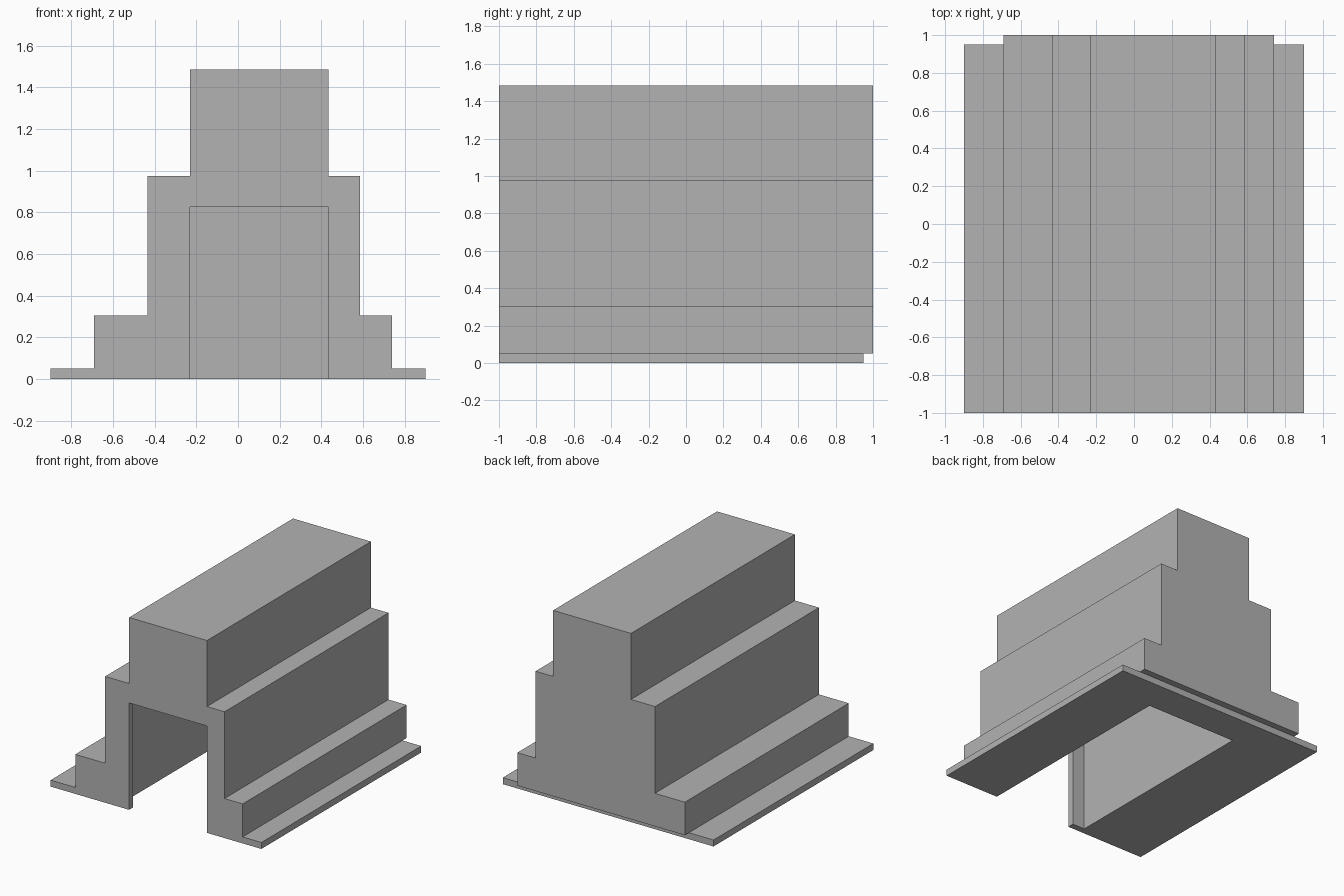
import bpy
import bmesh

cube = bpy.data.objects.get("Cube")
if cube:
    bpy.data.objects.remove(cube, do_unlink=True)

# Plain grey for the whole block
grey = bpy.data.materials.new("plain_grey")
grey.use_nodes = True
colour = (0.45, 0.45, 0.45, 1)
grey.diffuse_color = colour
grey.node_tree.nodes["Principled BSDF"].inputs["Base Color"].default_value = colour


def extrude_profile(name, points, y0, y1):
    """Extrude an x-z outline along y."""
    bm = bmesh.new()
    face = bm.faces.new([bm.verts.new((x, y0, z)) for x, z in points])
    grown = bmesh.ops.extrude_face_region(bm, geom=[face])["geom"]
    verts = [v for v in grown if isinstance(v, bmesh.types.BMVert)]
    bmesh.ops.translate(bm, verts=verts, vec=(0, y1 - y0, 0))
    bmesh.ops.recalc_face_normals(bm, faces=bm.faces)
    mesh = bpy.data.meshes.new(name)
    bm.to_mesh(mesh)
    bm.free()
    mesh.materials.append(grey)
    obj = bpy.data.objects.new(name, mesh)
    bpy.context.collection.objects.link(obj)
    return obj


def cut(target, name, x, y, z):
    """Subtract a box given by its x, y and z ranges."""
    outline = [(x[0], z[0]), (x[1], z[0]), (x[1], z[1]), (x[0], z[1])]
    cutter = extrude_profile(name, outline, *y)
    cutter.hide_render = True
    mod = target.modifiers.new(name, "BOOLEAN")
    mod.operation = "DIFFERENCE"
    mod.solver = "EXACT"
    mod.object = cutter
    bpy.context.view_layer.objects.active = target
    bpy.ops.object.modifier_apply(modifier=name)
    bpy.data.objects.remove(cutter, do_unlink=True)


# Stepped block: (left x, right x, top z) for each tier, bottom to top
tiers = [(-0.9, 0.9, 0.05), (-0.69, 0.74, 0.305),
         (-0.435, 0.585, 0.975), (-0.23, 0.435, 1.485)]
left, right, floor = [], [], 0
for x0, x1, top in tiers:
    left += [(x0, floor), (x0, top)]
    right += [(x1, floor), (x1, top)]
    floor = top
block = extrude_profile("stepped_block", right + left[::-1], -1, 1)

# Short base slab at the back, doorway at the front, wider room behind it
cut(block, "back_notch", (-1.1, 1.1), (0.95, 1.1), (-0.1, 0.05))
cut(block, "doorway", (-0.23, 0.435), (-1.1, -0.9), (-0.1, 0.825))
cut(block, "room", (-0.335, 0.435), (-0.95, 0.69), (-0.1, 0.825))
